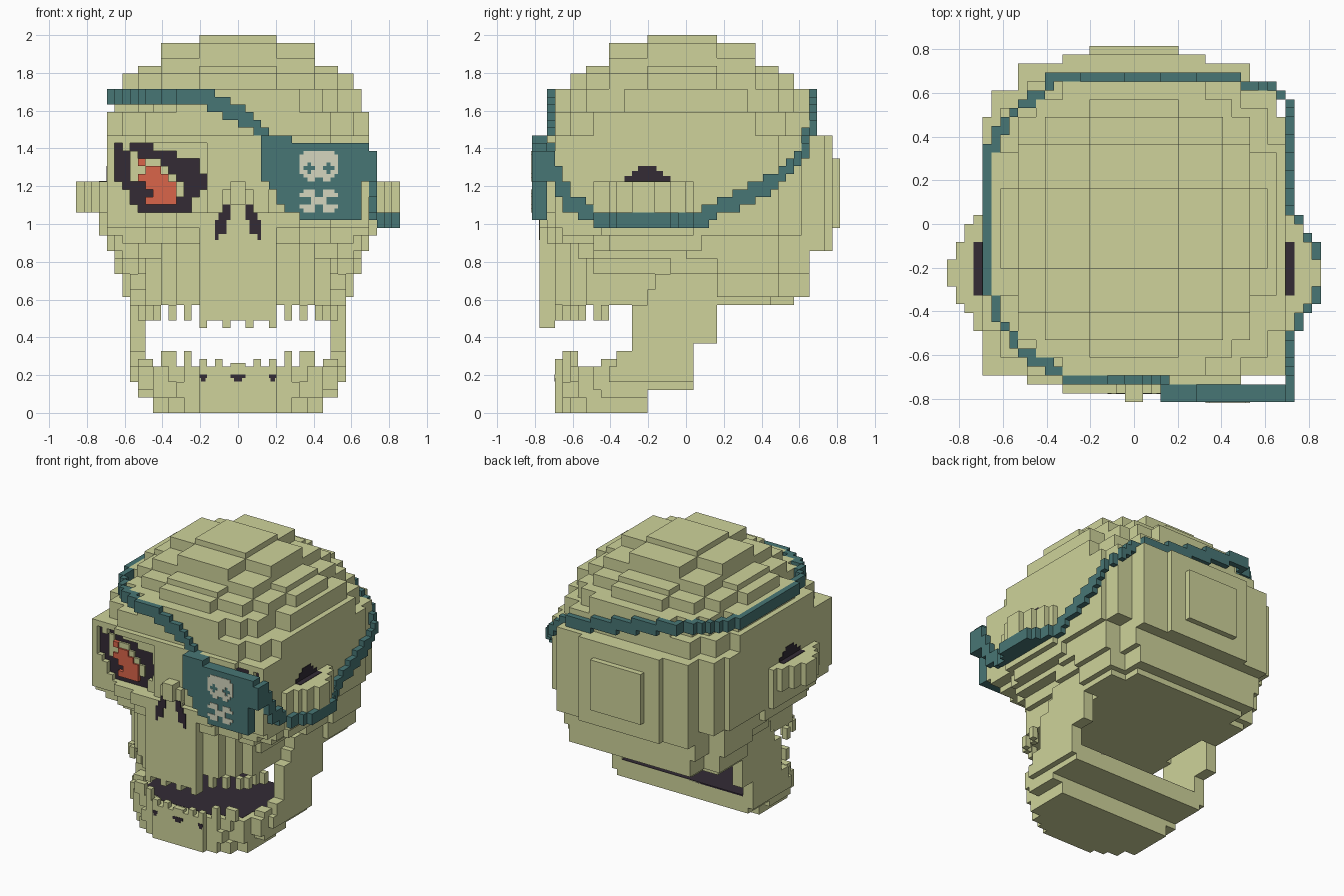
import bpy
import bmesh

V = 2 / 49  # one block of the grid

cube = bpy.data.objects.get("Cube")
if cube:
    bpy.data.objects.remove(cube)


def material(name, rgb):
    m = bpy.data.materials.new(name)
    m.diffuse_color = (*rgb, 1)
    m.use_nodes = True
    m.node_tree.nodes["Principled BSDF"].inputs["Base Color"].default_value = (*rgb, 1)
    return m


BONE = material("bone", (0.62, 0.65, 0.325))
TEAL = material("teal_cloth", (0.064, 0.182, 0.178))
DARK = material("dark_hollow", (0.033, 0.024, 0.036))
RED = material("red_flesh", (0.70, 0.13, 0.068))
PALE = material("pale_grey", (0.66, 0.67, 0.52))


def part(name, mat, boxes, mirror=False):
    """Object made of boxes (x0, x1, y0, y1, z0, z1) in block units."""
    boxes = list(boxes)
    if mirror:
        boxes += [(-b[1], -b[0], *b[2:]) for b in boxes]
    bm = bmesh.new()
    for x0, x1, y0, y1, z0, z1 in boxes:
        vs = bmesh.ops.create_cube(bm, size=1)["verts"]
        for v in vs:
            v.co = ((x0 + (v.co.x + 0.5) * (x1 - x0)) * V,
                    (y0 + (v.co.y + 0.5) * (y1 - y0)) * V,
                    (z0 + (v.co.z + 0.5) * (z1 - z0)) * V)
    me = bpy.data.meshes.new(name)
    bm.to_mesh(me)
    bm.free()
    me.materials.append(mat)
    ob = bpy.data.objects.new(name, me)
    bpy.context.collection.objects.link(ob)
    return ob


def slab(z0, z1, *steps):
    """Rounded layer from centred boxes (half width, front y, back y)."""
    return [(-h, h, a, b, z0, z1) for h, a, b in steps]


def pixels(rows, keys, x, z, size, y0, y1):
    """Boxes for every cell of a small drawing whose letter is in keys."""
    return [(x + i * size, x + (i + 1) * size, y0, y1, z - (r + 1) * size, z - r * size)
            for r, row in enumerate(rows) for i, c in enumerate(row) if c in keys]


# Domed top of the skull
part("cranium_dome", BONE,
     slab(48, 49, (5, -5, 4))
     + slab(46, 48, (10, -5, 4), (5, -10, 9))
     + slab(45, 46, (10, -10, 9))
     + slab(44, 45, (13, -5, 4), (10, -10, 9), (5, -13, 12))
     + slab(42, 44, (15, -5, 4), (13, -10, 9), (10, -13, 12), (5, -15, 14))
     + slab(39, 42, (16, -8, 8), (13, -13, 12), (11, -15, 14), (8, -17, 16))
     + slab(36, 39, (17, -12, 9), (15, -15, 13), (12, -17, 16)))

# Main block, back panel and base
part("cranium_block", BONE,
     slab(23, 36, (17, -16, 12), (16, -16, 15))
     + slab(21, 36, (16, -12, 12), (13, -10, 18), (8, 0, 19))
     + slab(24, 33, (5, 0, 20)))
part("cranium_base", BONE,
     slab(18, 21, (16, 4, 12), (13, -10, 16))
     + slab(15, 18, (15, 4, 12), (12, -10, 16))
     + slab(14, 15, (14, 4, 11), (11, -8, 14)))

# Face: brow, cheeks, bridge of the nose and upper jaw
part("brow_and_cheeks", BONE,
     slab(35, 36, (17, -17, -15), (12, -18, -15))
     + slab(24, 26, (17, -17, -10), (12, -18, -10), (8, -19, -10))
     + slab(22, 24, (15, -16, -8), (12, -17, -8), (8, -18, -8))
     + slab(26, 35, (4, -18, -15))
     + slab(26, 29, (2, -19, -15))
     + slab(27, 30, (1, -20, -15)))
part("eye_outer_rims", BONE, [(16, 17, -17, -15, 26, 35)], True)
part("upper_jaw", BONE,
     slab(14, 26, (5, -19, -8))
     + slab(14, 23, (8, -17, -8), (10, -15, -8), (12, -13, -5))
     + slab(20, 23, (13, -14, 0), (15, -12, 0))
     + slab(18, 20, (13, -12, 0)))
part("cheekbones", BONE,
     [(16, 18, -11, 1, 23, 26), (16, 17, -10, 2, 21, 23)], True)

# Eye sockets: dark holes with stepped rims
EYE = ["D.DDD.......",
       "DDbDDDDD....",
       "DDbrbbDDDDD.",
       "DDbbrrbDDDD.",
       "DDbrrrrbDDDD",
       ".DDDrrrrbDDD",
       "..DDDrrrbDD.",
       "..DDrrrrDD..",
       "...DDDDDDD.."]
part("eye_rim_right", BONE, pixels(EYE, ".", -16, 35, 1, -17, -15.5))
part("eye_hollow_right", DARK, pixels(EYE, "D", -16, 35, 1, -16.15, -15.5))
part("eye_bits_right", BONE, pixels(EYE, "b", -16, 35, 1, -16.5, -15.5))
part("eye_flesh_right", RED, pixels(EYE, "r", -16, 35, 1, -16.8, -15.5))
MIRRORED = [row[::-1] for row in EYE]
part("eye_rim_left", BONE, pixels(MIRRORED, ".", 4, 35, 1, -17, -15.5))
part("eye_hollow_left", DARK, pixels(MIRRORED, "Dbr", 4, 35, 1, -16.15, -15.5))

# Nostrils
part("nostrils", DARK,
     [(1, 2, -19.08, -18, 26, 27), (1, 2.5, -19.08, -18, 25, 26),
      (1.5, 3, -19.08, -18, 23.2, 25), (2.5, 3, -19.08, -18, 22.4, 23.2)], True)

# Stepped ears with dark hollows above
EAR = [(-12, 1), (-10, 0), (-9, -2), (-7, -4)]
part("ears", BONE, [(17 + i, 18 + i, a, b, 26, 30) for i, (a, b) in enumerate(EAR)], True)
part("ear_holes", DARK,
     [(16.5, 18, -8, -2, 29.5, 30.08), (16.5, 17.08, -8, -2, 30, 30.7),
      (16.5, 17.08, -7, -3, 30.7, 31.4), (16.5, 17.08, -6.2, -3.8, 31.4, 32)], True)

# Upper teeth: gum block, long front teeth, then side rows
part("upper_teeth_front", BONE, slab(12, 14, (5, -19, -17)))
part("upper_teeth", BONE,
     [(x, x + 1, -19, -17, 11, 12) for x in (1, 4)]
     + [(6, 7, -17, -16, 12, 14), (8, 9, -16, -15, 12, 14), (10, 11, -15, -14, 12, 14)]
     + [(11, 12, y, y + 1, 12, 14) for y in (-14, -12)]
     + [(12, 13, -11, -10, 12, 14)], True)

# Lower jaw with rear branches
part("lower_jaw", BONE,
     slab(0, 2, (11, -13, -5), (9, -15, -5), (7, -16, -5), (5, -17, -5))
     + slab(2, 3, (13, -11, -5), (11, -14, -5), (8, -16, -5), (5, -17, -5))
     + slab(3, 4, (13, -12, 1), (11, -14, 1), (8, -16, 1), (5, -17, 1))
     + slab(4, 6, (14, -10, 1), (13, -12, 1), (11, -14, 1), (9, -15, 1),
            (7, -16, 1), (5, -17, 1)))
part("jaw_branches", BONE,
     [(12, 14, -7, 1, 6, 9), (12, 14, -7, 4, 9, 14), (12, 14, -5, 4, 14, 16),
      (12, 14, -4, 4, 16, 18), (12, 15, -2, 4, 18, 20), (12, 16, 0, 4, 20, 22)], True)
part("mouth_floor", DARK, slab(5.8, 6.04, (12, -10, 1), (10, -13, 1), (8, -14, 1), (6, -15, 1)))
part("gum_holes", DARK,
     [(-1, 1, -17.06, -16.5, 4.5, 5), (-0.5, 0.5, -17.06, -16.5, 4.1, 4.5)]
     + [(s * 4.5 - 0.5, s * 4.5 + 0.5, -17.06, -16.5, 4.5, 5) for s in (-1, 1)]
     + [(s * 4.5 - 0.3, s * 4.5 + 0.3, -17.06, -16.5, 4.1, 4.5) for s in (-1, 1)])
part("lower_teeth", BONE,
     [(0, 1, -17, -16, 6, 6.5), (2, 3, -17, -16, 6, 7), (4, 5, -17, -16, 6, 7),
      (6, 7, -16, -15, 6, 8), (8, 10, -15, -14, 6, 8),
      (11, 13, -11, -9, 6, 7), (12, 14, -9, -7, 6, 8)], True)

# Eye patch with stepped lower corner
part("eye_patch", TEAL,
     [(3, 7, -20, -18, 35, 36), (3, 17, -20, -18, 30, 35), (4, 16, -20, -18, 29, 30),
      (5, 16, -20, -18, 27, 29), (6, 16, -20, -18, 26, 27), (8, 16, -20, -18, 25, 26),
      (17, 18, -20, -17, 30, 34)])

# Emblem plates on the patch
EMBLEM = [".########.",
          "##########",
          "##########",
          "##.####.##",
          "#...##...#",
          "##.####.##",
          ".########.",
          "..##..##..",
          "..........",
          "..........",
          ".###..###.",
          "####..####",
          "...####...",
          "...####...",
          "####..####",
          ".###..###."]
part("patch_emblem", PALE, pixels(EMBLEM, "#", 8, 34, 0.5, -20.08, -19.9))

# Strap stepping right around the head
PATH = [(4, -18, 34), (2, -18, 36), (-1, -18, 38), (-5, -18, 40), (-8, -18, 40),
        (-14, -14, 40), (-17, -8, 40), (-17, 7, 40), (-14, 12, 40), (-9, 16, 40),
        (0, 16, 38), (9, 16, 36), (13, 15, 35), (15, 15, 33), (17, 13, 31),
        (17, 11, 29), (17, 7, 27), (17, 4, 26), (17, 1, 24), (18, 0, 24), (19, -2, 24),
        (20, -4, 24), (20, -8, 24), (19, -10, 24), (18, -11, 24), (17, -14, 25),
        (17, -16, 27), (17, -17, 29), (17, -18, 31)]
cells = set()
for a, b in zip(PATH, PATH[1:]):
    n = 2 * max(abs(q - p) for p, q in zip(a, b))
    for i in range(n + 1):
        cells.add(tuple(round(p + (q - p) * i / n) for p, q in zip(a, b)))
part("patch_strap", TEAL,
     [(x, x + 1, y, y + 1, z, z + 2) for x, y, z in sorted(cells)])
# Inner filling where the strap bulges over the ear
part("strap_bulge", TEAL, [(17, 18, -11, 2, 24, 25.9), (18, 19, -10, 0, 24, 25.9),
                           (19, 20, -9, -2, 24, 25.9)])
